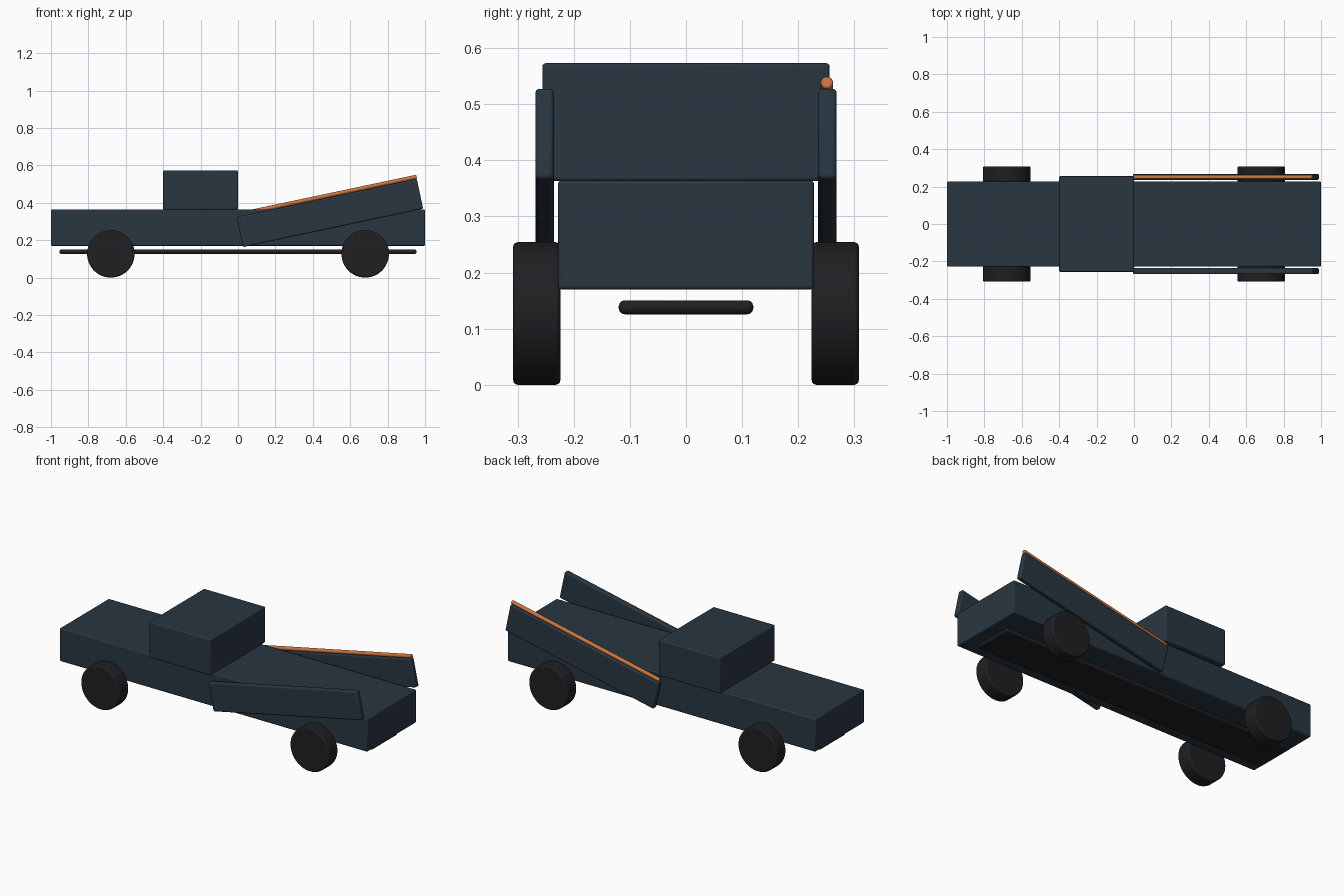
import bpy, math
from mathutils import Vector

if "Cube" in bpy.data.objects:
    bpy.data.objects.remove(bpy.data.objects["Cube"])


def material(name, rgb):
    m = bpy.data.materials.new(name)
    m.diffuse_color = (*rgb, 1)
    m.use_nodes = True
    m.node_tree.nodes["Principled BSDF"].inputs["Base Color"].default_value = m.diffuse_color
    return m


PAINT = material("dark_blue_paint", (0.022, 0.037, 0.052))
RUBBER = material("black_rubber", (0.014, 0.014, 0.016))
COPPER = material("copper", (0.60, 0.18, 0.05))


def finish(name, mat, bevel, segments=3):
    ob = bpy.context.object
    ob.name = ob.data.name = name
    ob.data.materials.append(mat)
    bpy.ops.object.transform_apply(location=False, rotation=False, scale=True)
    b = ob.modifiers.new("soft_edges", 'BEVEL')
    b.width, b.segments = bevel, segments
    b.limit_method = 'ANGLE'
    bpy.ops.object.shade_smooth_by_angle(angle=math.radians(35))
    return ob


def box(name, centre, size, mat, bevel=0.006, pitch=0.0):
    bpy.ops.mesh.primitive_cube_add(size=1, location=centre, rotation=(0, pitch, 0))
    bpy.context.object.scale = size
    return finish(name, mat, bevel)


def cylinder(name, centre, radius, depth, rotation, mat, bevel, sides=48):
    bpy.ops.mesh.primitive_cylinder_add(vertices=sides, radius=radius, depth=depth,
                                        location=centre, rotation=rotation)
    return finish(name, mat, bevel)


# Main hull, cab and underside plate
box("body", (0, 0, 0.267), (2.0, 0.456, 0.194), PAINT)
box("cab", (-0.2, 0, 0.468), (0.4, 0.512, 0.21), PAINT)
box("underside_plate", (0, 0, 0.138), (1.91, 0.24, 0.025), RUBBER, 0.011)

# Four wheels
for end, x in (("rear", -0.68), ("front", 0.68)):
    for side, s in (("left", 1), ("right", -1)):
        cylinder(f"{end}_{side}_wheel", (x, s * 0.266, 0.127), 0.127, 0.084,
                 (math.pi / 2, 0, 0), RUBBER, 0.008)

# Sloping side panels
PITCH = math.radians(12)
for side, s in (("left", 1), ("right", -1)):
    box(f"{side}_side_panel", (0.491, s * 0.252, 0.346), (0.985, 0.033, 0.165),
        PAINT, 0.008, -PITCH)

# Copper rail along the top of one panel
a, b = Vector((-0.005, 0.251, 0.336)), Vector((0.955, 0.251, 0.539))
cylinder("copper_rail", (a + b) / 2, 0.011, (b - a).length,
         (b - a).to_track_quat('Z', 'Y').to_euler(), COPPER, 0.004, 24)
